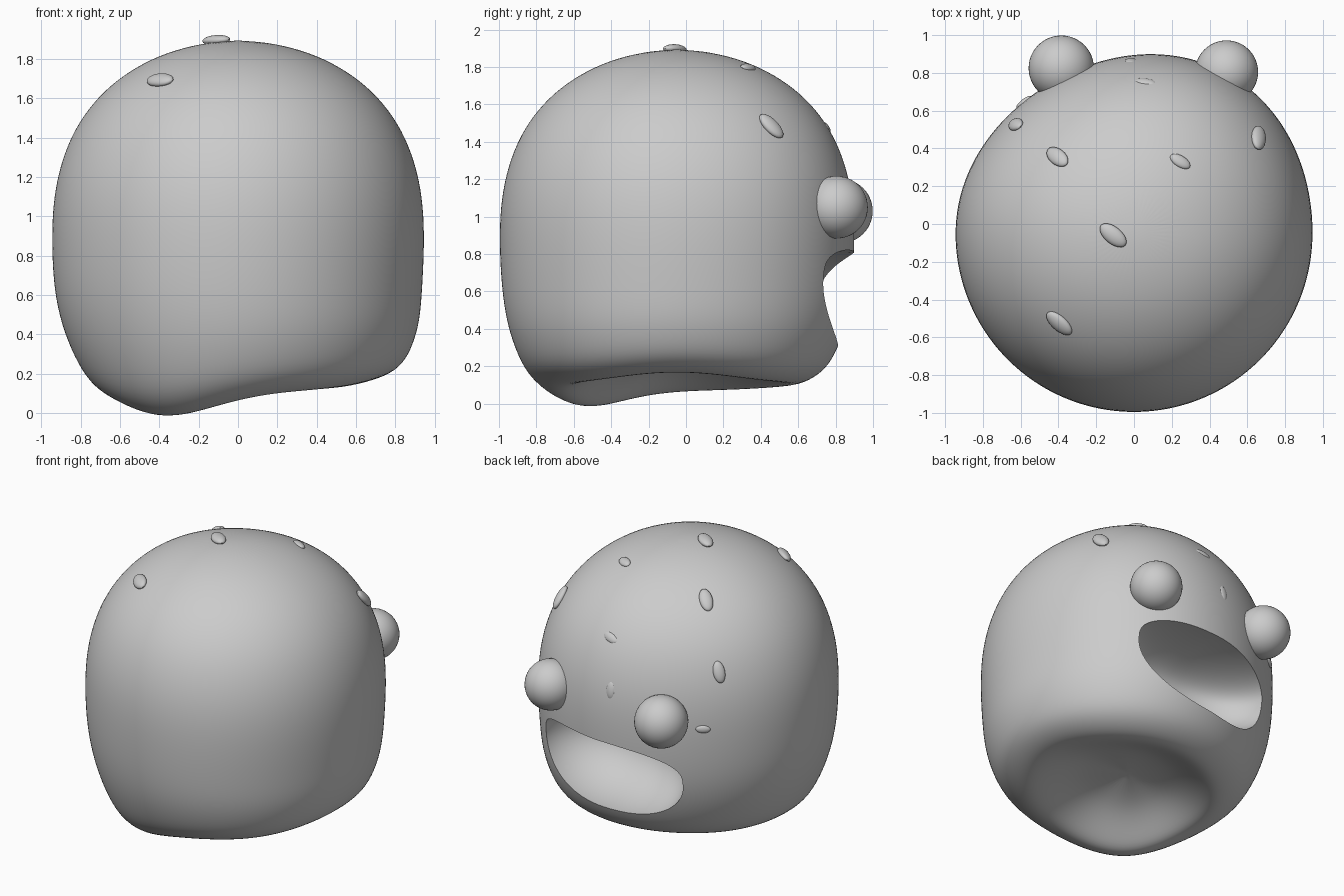
import bpy, bmesh, math
from mathutils import Vector, Matrix
from mathutils.bvhtree import BVHTree

default = bpy.data.objects.get("Cube")
if default:
    bpy.data.objects.remove(default)

grey = bpy.data.materials.new("clay_grey")
grey.use_nodes = True
colour = (0.6, 0.6, 0.6, 1)
grey.diffuse_color = colour
grey.node_tree.nodes["Principled BSDF"].inputs["Base Color"].default_value = colour


def make_object(name, bm):
    bmesh.ops.recalc_face_normals(bm, faces=bm.faces)
    mesh = bpy.data.meshes.new(name)
    bm.to_mesh(mesh)
    bm.free()
    mesh.materials.append(grey)
    obj = bpy.data.objects.new(name, mesh)
    bpy.context.collection.objects.link(obj)
    return obj


def smooth(obj, angle=40):
    bpy.ops.object.select_all(action='DESELECT')
    obj.select_set(True)
    bpy.context.view_layer.objects.active = obj
    bpy.ops.object.shade_smooth_by_angle(angle=math.radians(angle))


def ellipsoid(name, size, matrix, segments=32):
    bm = bmesh.new()
    bmesh.ops.create_uvsphere(bm, u_segments=segments, v_segments=segments // 2, radius=1)
    bmesh.ops.transform(bm, matrix=matrix @ Matrix.Diagonal((*size, 1)), verts=bm.verts)
    return make_object(name, bm)


# Body: a turned profile of (radius, height), hollow underneath
profile = [(0.15, 0.15), (0.3, 0.125), (0.42, 0.07), (0.51, 0.02), (0.6, -0.015),
           (0.7, 0.015), (0.8, 0.1), (0.865, 0.25), (0.912, 0.42), (0.938, 0.62),
           (0.95, 0.85), (0.945, 1.05), (0.915, 1.23), (0.855, 1.4), (0.77, 1.54),
           (0.66, 1.66), (0.52, 1.76), (0.36, 1.835), (0.18, 1.88)]
steps = 48
centre_y = -0.05


def body_point(r, z, a):
    # The lower edge is uneven: one low bump, one raised stretch
    low = max(0, 1 - max(z, 0) / 0.6)
    bump = math.exp(-((a - math.radians(235)) / math.radians(35)) ** 2)
    arch = max(0, math.cos(a)) ** 6
    edge = min(1, r / 0.6)
    lift = 0.105 + edge * (0.03 * math.cos(a) + 0.04 * arch - 0.1 * bump)
    r += 0.05 * math.cos(a) * low * edge ** 2
    # The face is fuller on its left than on its right
    r *= 1 + 0.05 * math.sin(2 * a) * max(0, math.sin(a))
    return (r * math.cos(a), centre_y + r * math.sin(a), z + lift * low)


bm = bmesh.new()
rings = [[bm.verts.new(body_point(r, z, i * math.tau / steps)) for i in range(steps)]
         for r, z in profile]
for lower, upper in zip(rings, rings[1:]):
    for i in range(steps):
        j = (i + 1) % steps
        bm.faces.new((lower[i], lower[j], upper[j], upper[i]))
for ring, z in ((rings[0], 0.235), (rings[-1], 1.895)):
    tip = bm.verts.new((0, centre_y, z))
    for i in range(steps):
        bm.faces.new((ring[i], ring[(i + 1) % steps], tip))
body = make_object("body", bm)
body.modifiers.new("rounding", 'SUBSURF').levels = 2

# Mouth: a wide bowl, flatter along the top, cut into the face
bm = bmesh.new()
bmesh.ops.create_uvsphere(bm, u_segments=64, v_segments=48, radius=1)
for v in bm.verts:
    x, y, z = v.co
    v.co = (0.05 + 0.53 * math.copysign(abs(x) ** 0.8, x), 0.8 + 0.42 * y,
            0.61 + 0.06 * x + (0.2 * z ** 0.65 if z > 0 else 0.31 * z))
cutter = make_object("mouth_cutter", bm)
cutter.hide_render = True
cut = body.modifiers.new("mouth", 'BOOLEAN')
cut.operation = 'DIFFERENCE'
cut.solver = 'EXACT'
cut.object = cutter
graph = bpy.context.evaluated_depsgraph_get()
cut_mesh = bpy.data.meshes.new_from_object(body.evaluated_get(graph))
body.modifiers.clear()
body.data = cut_mesh
bpy.data.objects.remove(cutter)
smooth(body)

# Eyes
for side, place, radius in (("left", (0.49, 0.805, 1.05), 0.167),
                            ("right", (-0.385, 0.825, 1.03), 0.173)):
    smooth(ellipsoid(side + "_eye", (radius,) * 3, Matrix.Translation(place), 48))

# Seeds: flattened grains in the skin, as (position, long direction, scale, height)
bm = bmesh.new()
bm.from_mesh(body.data)
skin = BVHTree.FromBMesh(bm)
bm.free()
seeds = [((-0.11, -0.06, 1.89), (1, -0.8, 0), 1.05, 0.01),
         ((-0.41, 0.36, 1.72), (1, -0.9, 0), 1.0, 0.006),
         ((-0.4, -0.53, 1.7), (1, -0.9, 0), 1.05, 0.006),
         ((0.25, 0.34, 1.82), (1, -0.6, 0), 0.75, 0.0),
         ((0.06, 0.76, 1.48), (1, -0.6, 0), 0.75, -0.01),
         ((-0.02, 0.88, 1.17), (0, 0, 1), 0.8, -0.012),
         ((-0.65, 0.55, 1.34), (0.2, 0, 1), 0.9, 0.004),
         ((0.68, 0.47, 1.5), (0, 0.8, -1), 1.05, 0.008),
         ((-0.58, 0.64, 0.96), (1, 0.8, 0.1), 0.6, 0.0)]
for n, (place, direction, scale, height) in enumerate(seeds):
    point, normal, _, _ = skin.find_nearest(Vector(place))
    along = Vector(direction)
    along = (along - along.project(normal)).normalized()
    across = normal.cross(along)
    frame = Matrix((along, across, normal)).transposed().to_4x4()
    frame.translation = point + normal * height
    size = Vector((0.08, 0.043, 0.025)) * scale
    smooth(ellipsoid("seed_%d" % (n + 1), size, frame, 24))
